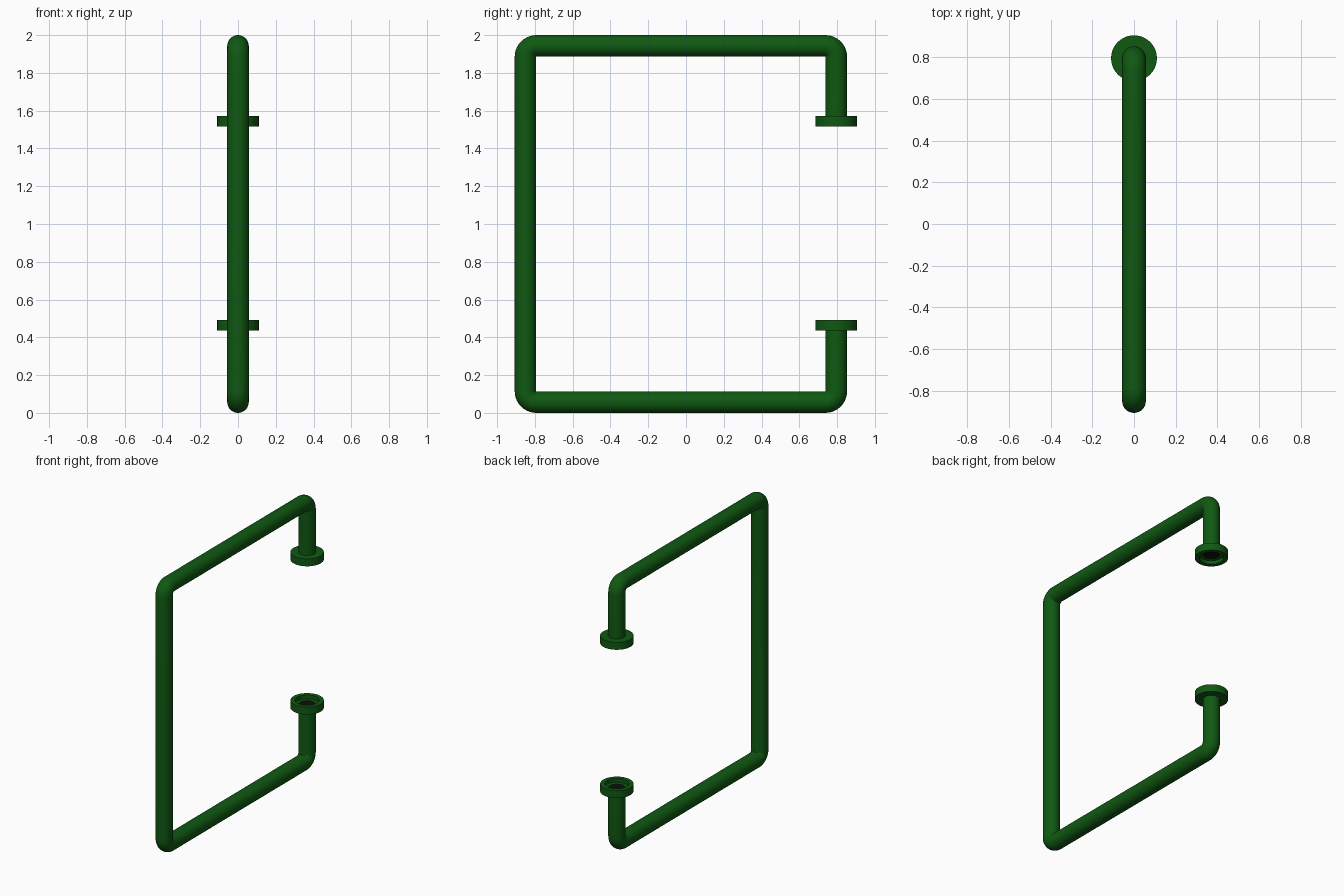
import bpy, bmesh
from math import sin, cos, pi
from mathutils import Vector

cube = bpy.data.objects.get("Cube")
if cube:
    bpy.data.objects.remove(cube)

R = 0.057                      # pipe radius
FRONT, BACK = -0.85, 0.796     # pipe centre lines
LOW, HIGH = R, 2 - R
SEAT_LOW, SEAT_HIGH = 0.46, 1.545


def material(name, colour):
    m = bpy.data.materials.new(name)
    m.use_nodes = True
    m.diffuse_color = colour
    m.node_tree.nodes["Principled BSDF"].inputs["Base Color"].default_value = colour
    return m


green = material("dark green", (0.005, 0.1, 0.006, 1))
black = material("bore black", (0.002, 0.006, 0.002, 1))


def finish(bm, name, mats):
    bmesh.ops.recalc_face_normals(bm, faces=bm.faces)
    mesh = bpy.data.meshes.new(name)
    bm.to_mesh(mesh)
    bm.free()
    ob = bpy.data.objects.new(name, mesh)
    bpy.context.collection.objects.link(ob)
    for m in mats:
        mesh.materials.append(m)
    bpy.ops.object.select_all(action="DESELECT")
    bpy.context.view_layer.objects.active = ob
    ob.select_set(True)
    bpy.ops.object.shade_smooth_by_angle()
    return ob


def bridge(bm, a, b):
    n = len(a)
    return [bm.faces.new((a[i], a[(i + 1) % n], b[(i + 1) % n], b[i])) for i in range(n)]


# Bent pipe: rings swept along the path, tight elbows at the corners
def pipe(name, points, sides=32, steps=10):
    bend = R * 1.02
    pts = [Vector((0, y, z)) for y, z in points]
    frames = [(pts[0], (pts[1] - pts[0]).normalized())]
    for before, corner, after in zip(pts, pts[1:], pts[2:]):
        d0, d1 = (corner - before).normalized(), (after - corner).normalized()
        centre = corner + (d1 - d0) * bend
        for k in range(steps + 1):
            t = k / steps * pi / 2
            frames.append((centre + (d0 * sin(t) - d1 * cos(t)) * bend,
                           d0 * cos(t) + d1 * sin(t)))
    frames.append((pts[-1], (pts[-1] - pts[-2]).normalized()))
    bm = bmesh.new()
    side = Vector((1, 0, 0))
    rings = []
    for p, d in frames:
        up = d.cross(side)
        rings.append([bm.verts.new(p + (side * cos(a) + up * sin(a)) * R)
                      for a in (2 * pi * i / sides for i in range(sides))])
    for a, b in zip(rings, rings[1:]):
        bridge(bm, a, b)
    bm.faces.new(rings[0])
    bm.faces.new(rings[-1])
    return finish(bm, name, [green])


pipe("bent_pipe", [(BACK, SEAT_LOW - 0.01), (BACK, LOW), (FRONT, LOW),
                   (FRONT, HIGH), (BACK, HIGH), (BACK, SEAT_HIGH + 0.01)])


# Flange: lathed collar with a recessed dark bore, open toward the gap
def flange(name, z, facing, sides=48):
    profile = [(R * 0.9, -0.027), (0.11, -0.027), (0.11, 0.027),
               (0.08, 0.027), (0.08, 0.0), (R, 0.0)]
    bm = bmesh.new()
    rings = [[bm.verts.new((r * cos(a), BACK + r * sin(a), z + facing * h))
              for a in (2 * pi * i / sides for i in range(sides))] for r, h in profile]
    for a, b in zip(rings, rings[1:]):
        bridge(bm, a, b)
    bm.faces.new(rings[-1]).material_index = 1
    bm.faces.new(rings[0])
    return finish(bm, name, [green, black])


flange("lower_flange", SEAT_LOW + 0.004, 1)
flange("upper_flange", SEAT_HIGH - 0.001, -1)
